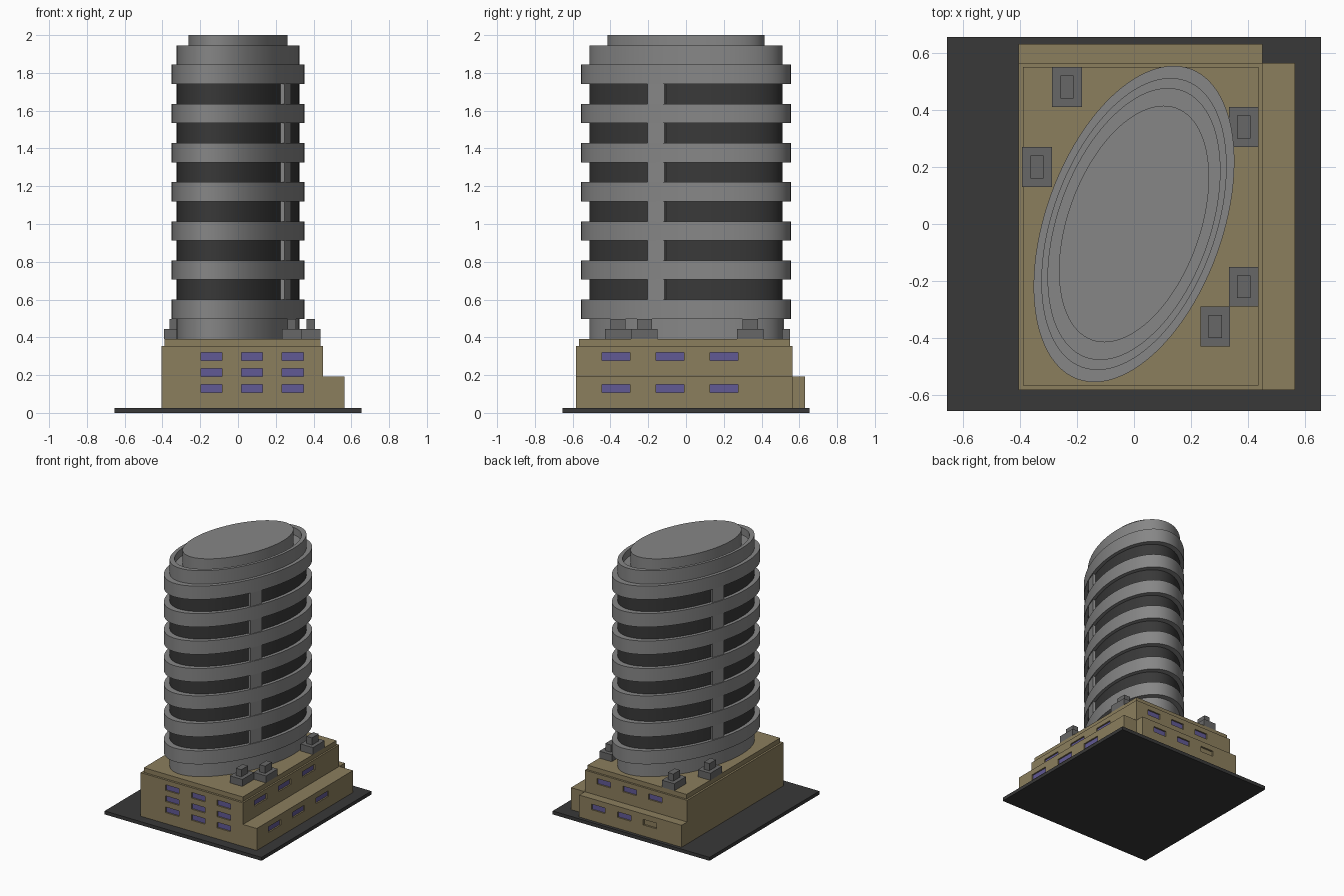
import bpy, bmesh, math
from mathutils import Matrix, Vector

if "Cube" in bpy.data.objects:
    bpy.data.objects.remove(bpy.data.objects["Cube"])

ROT = Matrix.Rotation(math.radians(-20), 4, 'Z')
SEG = 96


def material(name, c):
    m = bpy.data.materials.new(name)
    m.diffuse_color = (*c, 1)
    m.use_nodes = True
    m.node_tree.nodes["Principled BSDF"].inputs["Base Color"].default_value = m.diffuse_color
    return m


CONCRETE = material("concrete", (0.24, 0.24, 0.24))
DARK = material("dark", (0.04, 0.04, 0.04))
TAN = material("tan", (0.26, 0.21, 0.11))
UNIT = material("unit_grey", (0.135, 0.135, 0.135))
BLUE = material("window_blue", (0.12, 0.10, 0.30))


def finish(name, bm, mat):
    bmesh.ops.recalc_face_normals(bm, faces=bm.faces)
    me = bpy.data.meshes.new(name)
    bm.to_mesh(me)
    bm.free()
    ob = bpy.data.objects.new(name, me)
    bpy.context.collection.objects.link(ob)
    if mat:
        me.materials.append(mat)
    return ob


def add_box(bm, lo, hi):
    lo, hi = Vector(lo), Vector(hi)
    m = Matrix.Translation((lo + hi) / 2) @ Matrix.Diagonal((*(hi - lo), 1))
    bmesh.ops.create_cube(bm, size=1, matrix=m)


def boxes(name, items, mat):
    bm = bmesh.new()
    for lo, hi in items:
        add_box(bm, lo, hi)
    return finish(name, bm, mat)


def smooth(ob):
    bpy.ops.object.select_all(action='DESELECT')
    ob.select_set(True)
    bpy.context.view_layer.objects.active = ob
    bpy.ops.object.shade_smooth_by_angle(angle=math.radians(30))


def oval(name, profile, mat):
    """Stack elliptical rings (scale, z) around the rotated tower axis, capped at both ends."""
    bm = bmesh.new()
    rings = []
    for s, z in profile:
        rings.append([bm.verts.new(ROT @ Vector((0.286 * s * math.cos(t), 0.535 * s * math.sin(t), z)))
                      for t in (2 * math.pi * i / SEG for i in range(SEG))])
    for a, b in zip(rings, rings[1:]):
        for i in range(SEG):
            j = (i + 1) % SEG
            bm.faces.new((a[i], a[j], b[j], b[i]))
    bm.faces.new(rings[0])
    bm.faces.new(rings[-1])
    smooth(finish(name, bm, mat))


# Ground slab
boxes("ground_slab", [((-0.655, -0.655, 0), (0.655, 0.655, 0.026))], DARK)

# Podium blocks
main = boxes("podium_main", [((-0.405, -0.583, 0.026), (0.45, 0.565, 0.355))], TAN)
side = boxes("podium_side_wing", [((0.45, -0.583, 0.026), (0.565, 0.565, 0.192))], TAN)
back = boxes("podium_back_wing", [((-0.405, 0.565, 0.026), (0.45, 0.631, 0.192))], TAN)
boxes("podium_roof", [((-0.39, -0.567, 0.355), (0.437, 0.55, 0.39))], TAN)

# Recessed windows: (wall block, axis, wall position, outward sign, centres, rows, half width)
XS, YS = (-0.14, 0.075, 0.29), (-0.37, -0.085, 0.2)
walls = [(main, 1, -0.583, -1, XS, (0.13, 0.214, 0.298), 0.056),
         (main, 0, 0.45, 1, YS, (0.298,), 0.074),
         (main, 1, 0.565, 1, XS, (0.298,), 0.056),
         (side, 0, 0.565, 1, YS, (0.13,), 0.074),
         (back, 1, 0.631, 1, XS, (0.13,), 0.056)]
cuts, panes = {}, []
for ob, axis, pos, sgn, centres, rows, hw in walls:
    for c in centres:
        for z in rows:
            def span(d0, d1):
                a, b = sorted((pos + sgn * d0, pos + sgn * d1))
                if axis == 1:
                    return (c - hw, a, z - 0.021), (c + hw, b, z + 0.021)
                return (a, c - hw, z - 0.021), (b, c + hw, z + 0.021)
            cuts.setdefault(ob, []).append(span(-0.014, 0.01))
            if not (ob is back and c == XS[0]):   # one blind window at the back
                panes.append(span(-0.016, -0.011))
for ob, items in cuts.items():
    cutter = boxes("window_cutter", items, None)
    cutter.hide_render = True
    mod = ob.modifiers.new("windows", 'BOOLEAN')
    mod.operation, mod.solver, mod.object = 'DIFFERENCE', 'EXACT', cutter
    bpy.context.view_layer.objects.active = ob
    bpy.ops.object.modifier_apply(modifier=mod.name)
    bpy.data.objects.remove(cutter)
boxes("window_panes", panes, BLUE)

# Rooftop units on the podium
for i, (x, y) in enumerate([(-0.235, 0.48), (-0.34, 0.2), (0.385, 0.34), (0.385, -0.22), (0.285, -0.36)]):
    boxes(f"roof_unit_{i + 1}",
          [((x - 0.052, y - 0.07, 0.39), (x + 0.052, y + 0.07, 0.443)),
           ((x - 0.023, y - 0.04, 0.443), (x + 0.023, y + 0.04, 0.497))], UNIT)

# Tower: base, glazing, balcony bands, crown with parapet and cap
oval("tower_base", [(1, 0.39), (1, 0.55)], CONCRETE)
oval("tower_glazing", [(1, 0.55), (1, 1.79)], DARK)
for i in range(7):
    z = 0.498 + i * 0.2072
    oval(f"floor_band_{i + 1}", [(1.083, z), (1.083, z + 0.102)], CONCRETE)
oval("tower_crown", [(1, 1.79), (1, 1.945), (0.928, 1.945), (0.928, 1.89),
                     (0.81, 1.89), (0.81, 2.0)], CONCRETE)

# Vertical pier showing on both long sides
pier = boxes("tower_pier", [((-0.302, -0.108, 0.5), (0.302, -0.01, 1.84))], CONCRETE)
pier.data.transform(ROT)
